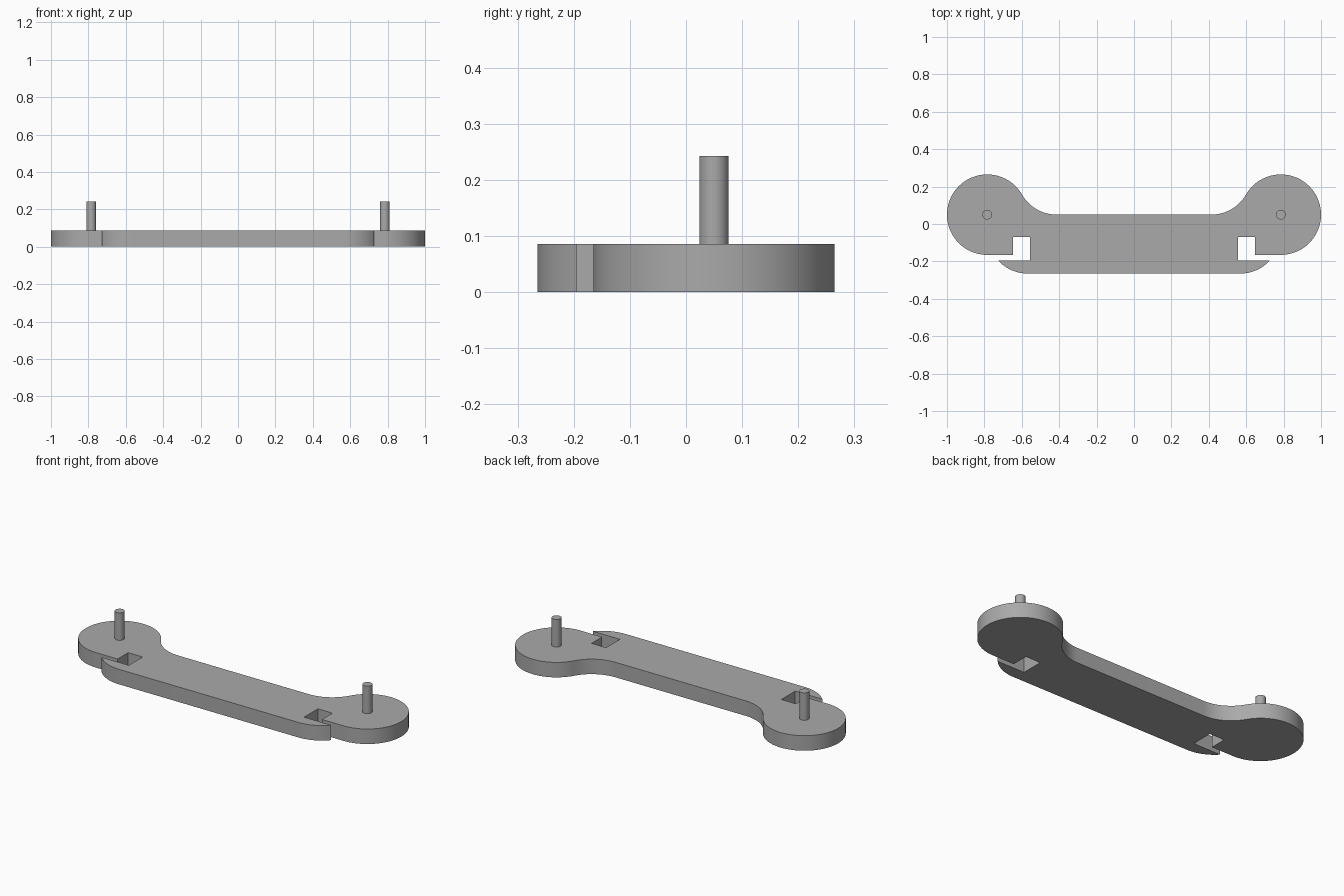
import bpy
import bmesh
from math import cos, sin, radians, sqrt

if "Cube" in bpy.data.objects:
    bpy.data.objects.remove(bpy.data.objects["Cube"], do_unlink=True)

THICK, PIN_TOP, PIN_R = 0.086, 0.243, 0.026
R = 0.215                       # lobe and fillet radius
CX, CY = 1 - R, 0.05            # lobe centre
BOTTOM, LIP_Y, TIP_X = -0.265, -0.195, 0.727
SLOT_IN, SLOT_OUT, SLOT_TOP = 0.555, 0.647, -0.07

grey = bpy.data.materials.new("plain grey")
grey.use_nodes = True
colour = (0.4, 0.4, 0.4, 1)
grey.diffuse_color = colour
grey.node_tree.nodes["Principled BSDF"].inputs["Base Color"].default_value = colour


def arc(cx, cy, start, end, steps):
    angles = [radians(start + (end - start) * i / steps) for i in range(steps + 1)]
    return [(cx + R * cos(a), cy + R * sin(a)) for a in angles]


def finish(name, bm):
    bmesh.ops.recalc_face_normals(bm, faces=bm.faces)
    mesh = bpy.data.meshes.new(name)
    bm.to_mesh(mesh)
    bm.free()
    mesh.materials.append(grey)
    obj = bpy.data.objects.new(name, mesh)
    bpy.context.collection.objects.link(obj)
    bpy.ops.object.select_all(action="DESELECT")
    obj.select_set(True)
    bpy.context.view_layer.objects.active = obj
    bpy.ops.object.shade_smooth_by_angle(angle=radians(30))
    return obj


# Left half of the plate outline: curved lip, slot, round lobe, fillet
rise = LIP_Y - BOTTOM
lip_run = sqrt(2 * R * rise - rise ** 2)
lip_centre = TIP_X - lip_run
lip = [(lip_centre + R * sin(a), BOTTOM + R - R * cos(a))
       for a in (radians(47.6 * i / 12) for i in range(12))]
slot = [(TIP_X, LIP_Y), (SLOT_IN, LIP_Y), (SLOT_IN, SLOT_TOP),
        (SLOT_OUT, SLOT_TOP), (SLOT_OUT, CY - R)]
lobe = arc(CX, CY, -90, 150, 60)
fillet = arc(CX - R * sqrt(3), CY + R, -30, -90, 16)[1:]
half = lip + slot + lobe + fillet
outline = half + [(-x, y) for x, y in reversed(half)]

# Plate: extrude the outline
bm = bmesh.new()
base = bm.faces.new([bm.verts.new((x, y, 0)) for x, y in outline])
top = bmesh.ops.extrude_face_region(bm, geom=[base], use_keep_orig=True)
bmesh.ops.translate(bm, vec=(0, 0, THICK),
                    verts=[v for v in top["geom"] if isinstance(v, bmesh.types.BMVert)])
finish("link_plate", bm)

# Upright pins at the lobe centres
for side, x in (("left", CX), ("right", -CX)):
    bm = bmesh.new()
    bmesh.ops.create_cone(bm, cap_ends=True, segments=40, radius1=PIN_R,
                          radius2=PIN_R, depth=PIN_TOP - THICK)
    bmesh.ops.translate(bm, verts=bm.verts, vec=(x, CY, (PIN_TOP + THICK) / 2))
    finish(side + "_pin", bm)
